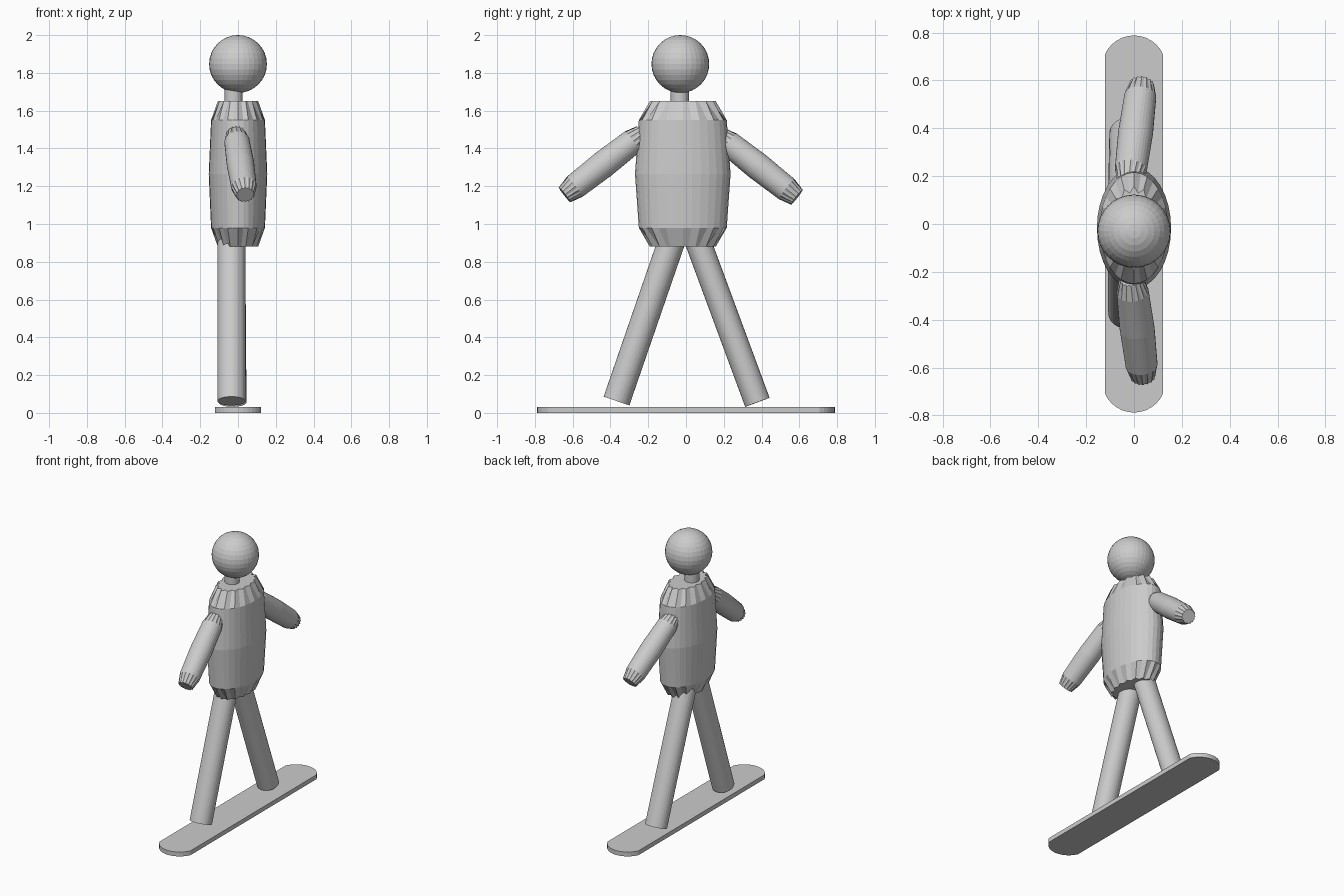
import bpy, bmesh, math
from mathutils import Vector

if "Cube" in bpy.data.objects:
    bpy.data.objects.remove(bpy.data.objects["Cube"])


def finish(name, bm):
    bmesh.ops.recalc_face_normals(bm, faces=bm.faces)
    mesh = bpy.data.meshes.new(name)
    bm.to_mesh(mesh)
    bm.free()
    obj = bpy.data.objects.new(name, mesh)
    bpy.context.collection.objects.link(obj)
    return obj


def loft(name, start, end, rx, ry, rings, sides=32):
    """Rings of (fraction along axis, scale, pleat depth), capped at both ends."""
    start, end = Vector(start), Vector(end)
    axis = (end - start).normalized()
    side = Vector((1, 0, 0))
    side = (side - axis * side.dot(axis)).normalized()
    across = axis.cross(side)
    bm = bmesh.new()
    loops = []
    for t, scale, pleat in rings:
        loop = []
        for i in range(sides):
            a = 2 * math.pi * i / sides
            s = scale * (1 - pleat * (i % 2))
            loop.append(bm.verts.new(start.lerp(end, t) + side * rx * s * math.cos(a)
                                     + across * ry * s * math.sin(a)))
        loops.append(loop)
    for low, high in zip(loops, loops[1:]):
        for i in range(sides):
            j = (i + 1) % sides
            bm.faces.new((low[i], low[j], high[j], high[i]))
    bm.faces.new(loops[0])
    bm.faces.new(loops[-1])
    return finish(name, bm)


PUFFY = [(0, 0.69, 0.15), (0.13, 0.92, 0), (0.5, 1, 0), (0.87, 0.92, 0), (1, 0.69, 0.15)]
TUBE = [(0, 1, 0), (1, 1, 0)]

# Jacket body and sleeves, with gathered cuffs
loft("jacket_body", (0, -0.017, 0.88), (0, -0.017, 1.65), 0.155, 0.253, PUFFY)
loft("front_arm", (-0.012, -0.23, 1.478), (0.038, -0.643, 1.155), 0.073, 0.073, PUFFY)
loft("back_arm", (-0.02, 0.174, 1.468), (0.033, 0.587, 1.142), 0.073, 0.073, PUFFY)

# Legs
loft("front_leg", (-0.035, -0.368, 0.063), (-0.035, -0.055, 0.97), 0.074, 0.072, TUBE)
loft("back_leg", (-0.029, 0.378, 0.056), (-0.036, 0.04, 0.97), 0.074, 0.069, TUBE)

# Neck and head
loft("neck", (-0.023, -0.033, 1.6), (-0.023, -0.033, 1.76), 0.048, 0.048, TUBE)
bpy.ops.mesh.primitive_uv_sphere_add(segments=32, ring_count=16, radius=0.153,
                                     location=(0, -0.03, 1.847))
bpy.context.object.name = "head"

# Board with arched ends
half_w, tip, sag = 0.122, 0.788, 0.08
rad = (half_w ** 2 + sag ** 2) / (2 * sag)
half_angle = math.asin(half_w / rad)
bm = bmesh.new()
outline = []
for sign in (1, -1):
    for i in range(13):
        a = half_angle * (1 - i / 6)
        outline.append(bm.verts.new((sign * rad * math.sin(a),
                                     sign * (tip - rad + rad * math.cos(a)), 0)))
base = bm.faces.new(outline)
top = bmesh.ops.extrude_face_region(bm, geom=[base])["geom"]
bmesh.ops.translate(bm, vec=(0, 0, 0.031),
                    verts=[v for v in top if isinstance(v, bmesh.types.BMVert)])
finish("board", bm)
